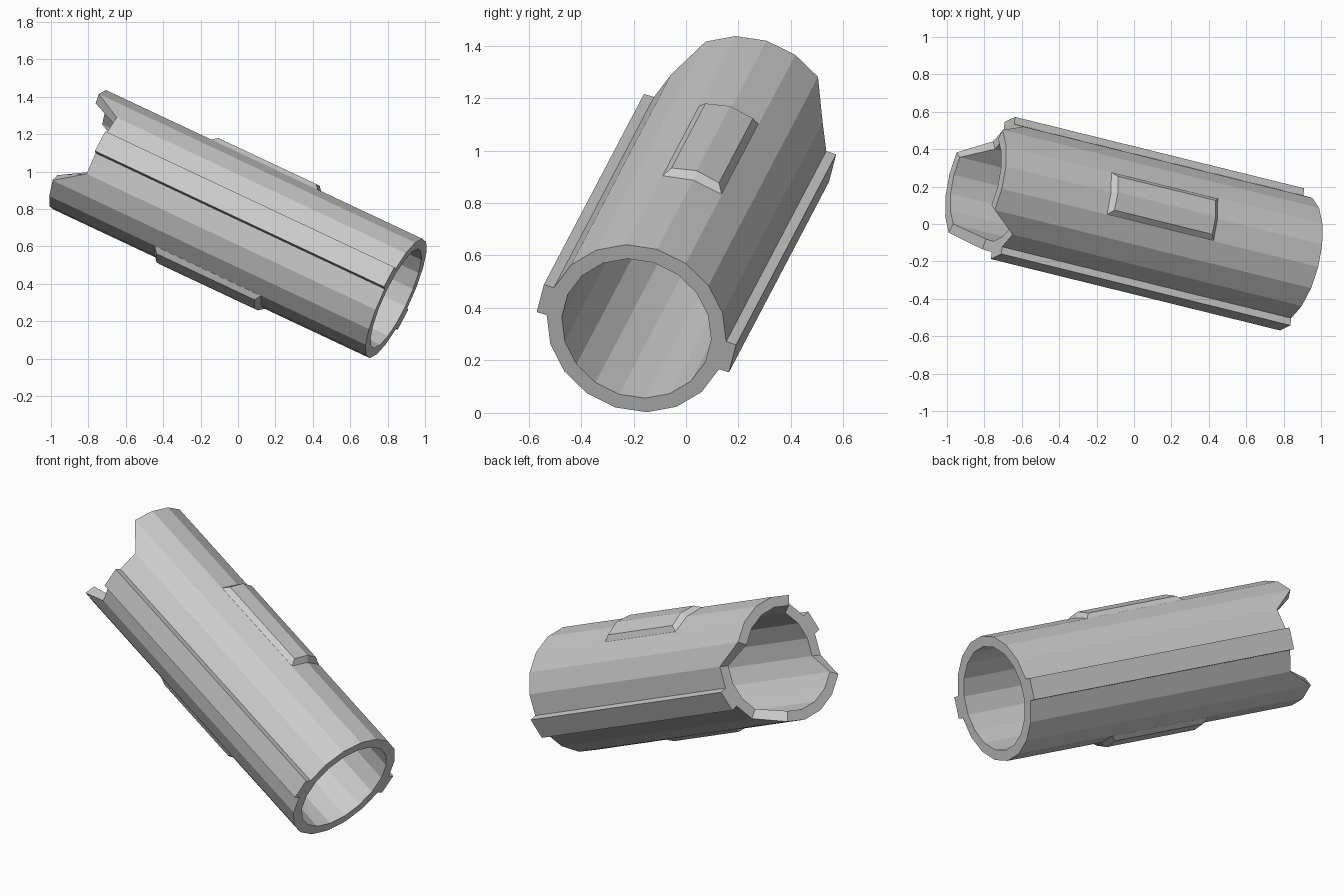
import bpy, bmesh
from math import sin, cos, radians
from mathutils import Vector, Matrix

if "Cube" in bpy.data.objects:
    bpy.data.objects.remove(bpy.data.objects["Cube"])

# Local frame: x = rib direction, y = pad direction, z = tube axis (0 = open front end)
axis = Vector((0.883, -0.218, -0.415)).normalized()
rib_dir = Vector((0.094, 0.951, -0.298))
rib_dir = (rib_dir - axis * rib_dir.dot(axis)).normalized()
pad_dir = axis.cross(rib_dir)
FRAME = Matrix((rib_dir, pad_dir, axis)).transposed().to_4x4()
FRAME.translation = (0.845, -0.189, 0.322)

SIDES, R, R_IN = 18, 0.351, 0.292
FULL, NOTCH = -1.915, -1.75


def polar(r, deg, z):
    return Vector((r * cos(radians(deg)), r * sin(radians(deg)), z))


def loft(name, rings, closed=False):
    """Skin matching rings of points; closed joins last to first, else caps ends."""
    bm = bmesh.new()
    vr = [[bm.verts.new(p) for p in ring] for ring in rings]
    n = len(vr[0])
    pairs = list(zip(vr, vr[1:] + ([vr[0]] if closed else [])))
    for a, b in pairs:
        for i in range(n):
            j = (i + 1) % n
            bm.faces.new((a[i], a[j], b[j], b[i]))
    if not closed:
        bm.faces.new(vr[0])
        bm.faces.new(vr[-1])
    bmesh.ops.recalc_face_normals(bm, faces=bm.faces)
    mesh = bpy.data.meshes.new(name)
    bm.to_mesh(mesh)
    bm.free()
    ob = bpy.data.objects.new(name, mesh)
    bpy.context.collection.objects.link(ob)
    ob.matrix_world = FRAME
    return ob


# Tube with two notches cut into the far end, on the rib sides
angles = [10 + 20 * i for i in range(SIDES)]
back = [NOTCH if abs(cos(radians(a))) > 0.8 else FULL for a in angles]
loft("tube", [
    [polar(R, a, 0) for a in angles],
    [polar(R, a, z) for a, z in zip(angles, back)],
    [polar(R_IN, a, z) for a, z in zip(angles, back)],
    [polar(R_IN, a, 0) for a in angles],
], closed=True)

face_x, half = R * cos(radians(10)), R * sin(radians(10))
for s, side in ((1, "right"), (-1, "left")):
    # Long rib, one facet wide
    profile = [(face_x, -half), (face_x + 0.04, -half),
               (face_x + 0.04, half), (face_x, half)]
    loft(side + "_rib", [[Vector((s * x, y, z)) for x, y in profile]
                         for z in (0, NOTCH)])

for s, side in ((1, "upper"), (-1, "lower")):
    # Raised pad with bevelled edges, two facets wide
    base = [polar(R, a, 0) for a in (70, 90, 110)]
    def pad_ring(inset, lift, ends):
        pts = [Vector((p.x * (1 - inset / base[0].x), s * (p.y + lift), z))
               for z, row in ((ends[0], base), (ends[1], base[::-1])) for p in row]
        return pts
    low = pad_ring(0, -0.002, (-0.632, -1.28))
    top = pad_ring(0.025, 0.03, (-0.66, -1.252))
    ob = loft(side + "_pad", [low, top])
    # Split both hexagonal caps along the tube's facet ridge
    bm = bmesh.new()
    bm.from_mesh(ob.data)
    bm.verts.ensure_lookup_table()
    for k in (0, 6):
        bmesh.ops.connect_verts(bm, verts=[bm.verts[k + 1], bm.verts[k + 4]])
    bm.to_mesh(ob.data)
    bm.free()
